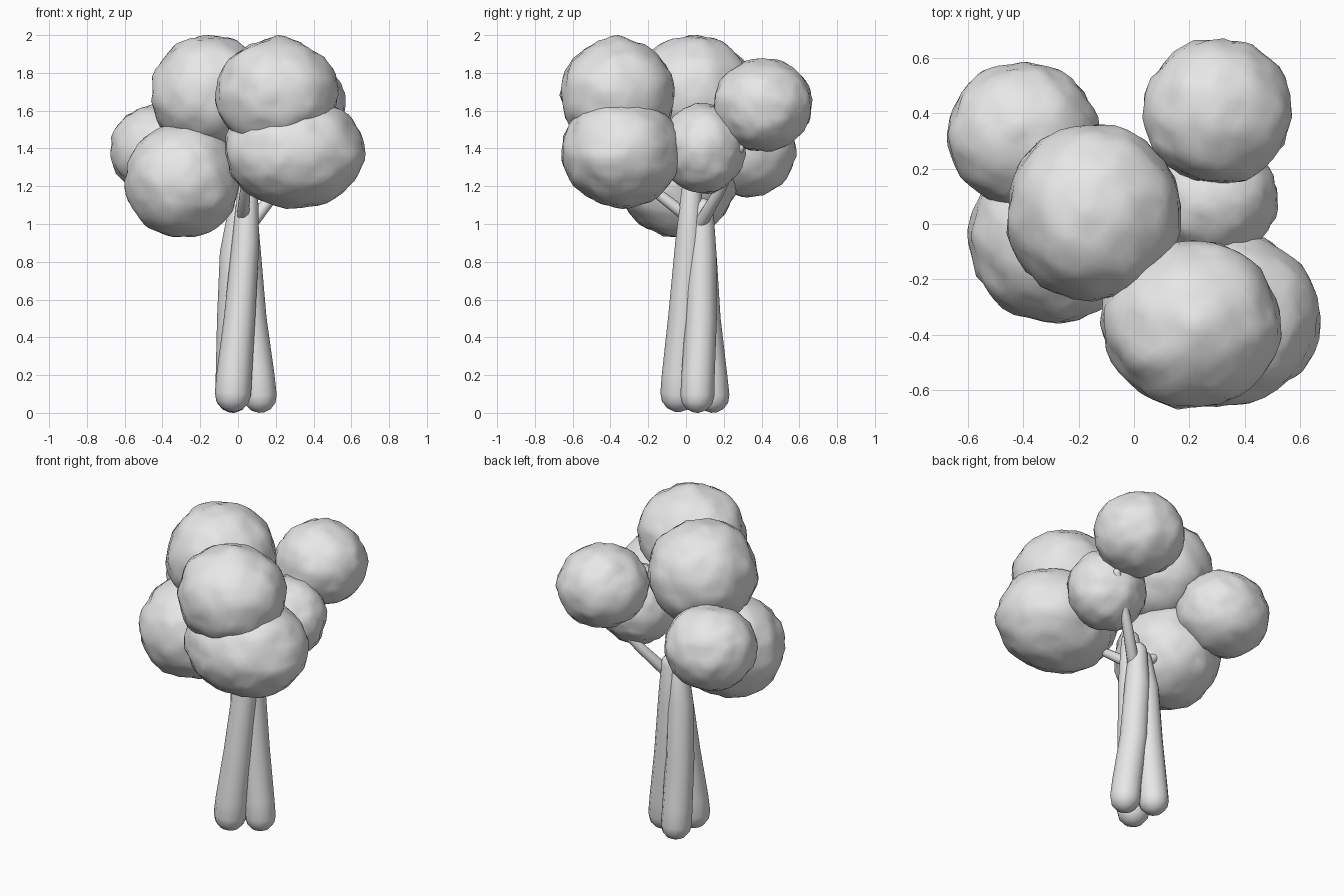
import bpy, bmesh, math
from mathutils import Vector, noise

if "Cube" in bpy.data.objects:
    bpy.data.objects.remove(bpy.data.objects["Cube"], do_unlink=True)

clay = bpy.data.materials.new("light_grey")
clay.use_nodes = True
GREY = (0.8, 0.8, 0.8, 1)
clay.diffuse_color = GREY
clay.node_tree.nodes["Principled BSDF"].inputs["Base Color"].default_value = GREY


def finish(name, bm):
    bmesh.ops.recalc_face_normals(bm, faces=bm.faces)
    mesh = bpy.data.meshes.new(name)
    bm.to_mesh(mesh)
    bm.free()
    mesh.materials.append(clay)
    mesh.shade_smooth()
    obj = bpy.data.objects.new(name, mesh)
    bpy.context.collection.objects.link(obj)


def foliage(name, centre, radii, seed):
    """Lumpy ball that fills the given radii."""
    bm = bmesh.new()
    bmesh.ops.create_icosphere(bm, subdivisions=4, radius=1)
    offset = Vector((seed * 7.3, seed * 3.1, seed))
    for v in bm.verts:
        d = v.co.normalized()
        lump = 0.04 * noise.noise(d * 2.2 + offset) + 0.045 * noise.noise(d * 4.5 + offset)
        v.co = d * (1 + lump)
    # Rescale so the lumps still fit the intended size
    for axis in range(3):
        low = min(v.co[axis] for v in bm.verts)
        high = max(v.co[axis] for v in bm.verts)
        for v in bm.verts:
            unit = 2 * (v.co[axis] - low) / (high - low) - 1
            v.co[axis] = centre[axis] + unit * radii[axis]
    finish(name, bm)


def limb(name, path, radii, sides=12):
    """Round-ended tapered tube through the path points."""
    pts = [Vector(p) for p in path]
    first = (pts[1] - pts[0]).normalized()
    last = (pts[-1] - pts[-2]).normalized()
    caps = [math.radians(a) for a in (80, 55, 28)]
    rings = [(pts[0] - first * radii[0] * math.sin(a), radii[0] * math.cos(a)) for a in caps]
    rings += list(zip(pts, radii))
    rings += [(pts[-1] + last * radii[-1] * math.sin(a), radii[-1] * math.cos(a))
              for a in reversed(caps)]
    axis = (pts[-1] - pts[0]).normalized()
    u = axis.cross(Vector((0, 1, 0))).normalized()
    w = axis.cross(u)
    bm = bmesh.new()
    loops = []
    for c, r in rings:
        angles = [math.tau * i / sides for i in range(sides)]
        loops.append([bm.verts.new(c + r * (u * math.cos(a) + w * math.sin(a))) for a in angles])
    for lo, hi in zip(loops, loops[1:]):
        for i in range(sides):
            j = (i + 1) % sides
            bm.faces.new((lo[i], lo[j], hi[j], hi[i]))
    bm.faces.new(loops[0])
    bm.faces.new(loops[-1])
    finish(name, bm)


# Foliage clumps
clumps = {
    "foliage_front_upper": ((0.205, -0.365, 1.69), (0.328, 0.305, 0.31)),
    "foliage_front_lower": ((0.302, -0.337, 1.38), (0.372, 0.323, 0.3)),
    "foliage_top": ((-0.145, 0.04, 1.69), (0.315, 0.32, 0.31)),
    "foliage_right_lower": ((-0.295, -0.045, 1.235), (0.306, 0.315, 0.305)),
    "foliage_right_back": ((-0.4, 0.32, 1.39), (0.275, 0.265, 0.25)),
    "foliage_left_back": ((0.3, 0.405, 1.63), (0.27, 0.265, 0.248)),
    "foliage_left_middle": ((0.28, 0.095, 1.40), (0.24, 0.222, 0.24)),
}
for seed, (name, (centre, radii)) in enumerate(clumps.items(), 1):
    foliage(name, centre, radii, seed)

# Trunk: three leaning stems pressed together
stem_radii = (0.09, 0.088, 0.083, 0.076, 0.055)
limb("trunk_front", [(-0.027, -0.04, 0.1), (-0.02, -0.034, 0.2), (0.008, -0.012, 0.5),
                     (0.04, 0.015, 0.9), (0.052, 0.03, 1.18)],
     (0.096, 0.094, 0.083, 0.072, 0.054))
limb("trunk_left", [(0.115, 0.06, 0.09), (0.105, 0.064, 0.2), (0.068, 0.08, 0.5),
                    (0.045, 0.085, 0.85), (0.045, 0.09, 1.08)], stem_radii)
limb("trunk_back", [(-0.03, 0.14, 0.09), (-0.03, 0.13, 0.2), (-0.028, 0.1, 0.5),
                    (-0.02, 0.085, 0.85), (-0.002, 0.075, 1.05)], stem_radii)

# Branches
limb("branch_back", [(0.06, 0.07, 0.99), (0.2, 0.175, 1.17), (0.37, 0.285, 1.4)],
     (0.036, 0.03, 0.024))
limb("branch_front", [(0.025, 0.02, 1.03), (0.04, -0.2, 1.2)], (0.034, 0.026))
limb("branch_right", [(0.0, 0.07, 1.02), (-0.16, 0.09, 1.15)], (0.032, 0.024))
